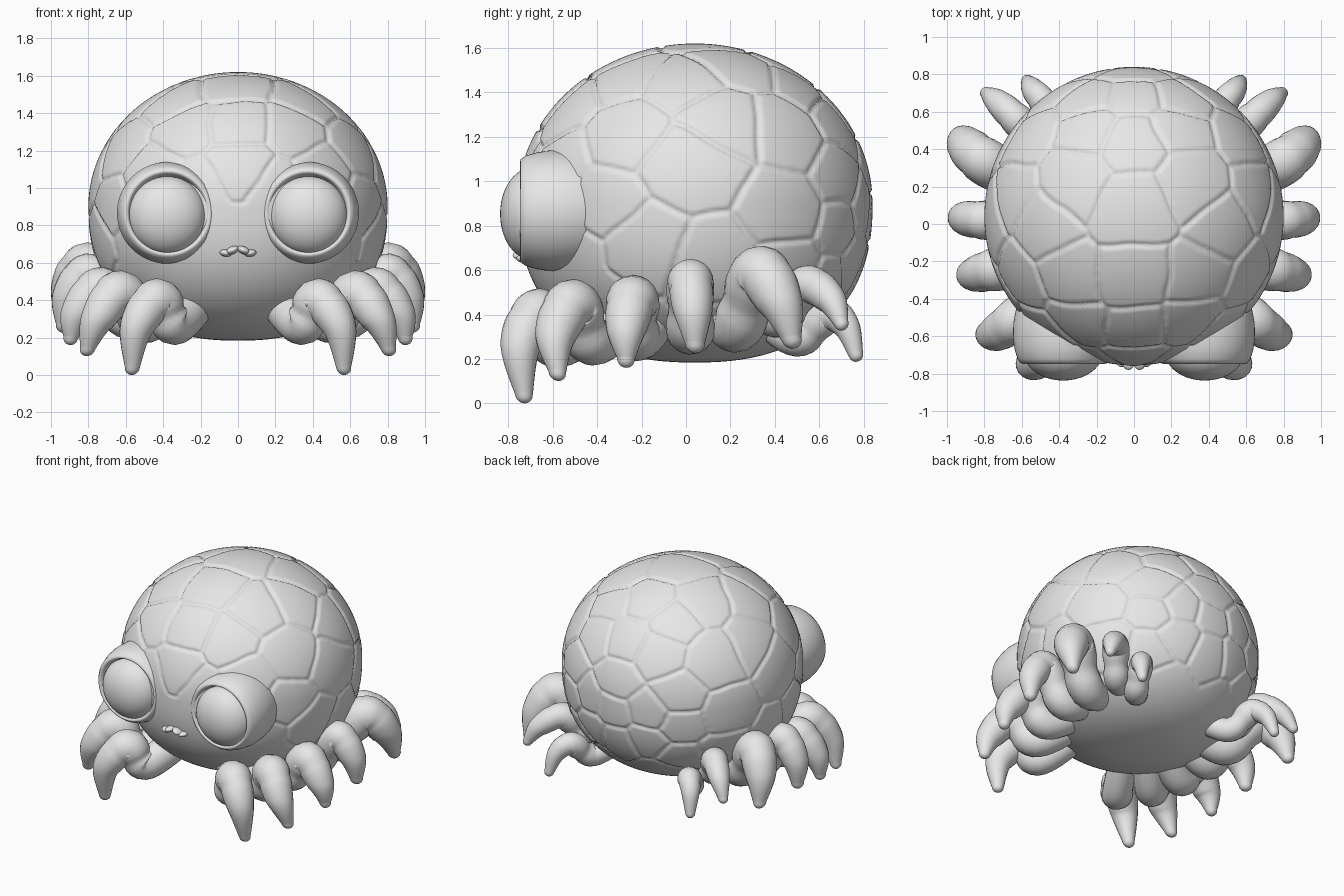
import bpy, bmesh, math, random
from mathutils import Vector, Matrix, kdtree, noise

random.seed(11)
cube = bpy.data.objects.get("Cube")
if cube:
    bpy.data.objects.remove(cube, do_unlink=True)

grey = bpy.data.materials.new("plain_grey")
grey.use_nodes = True
grey.diffuse_color = (0.8, 0.8, 0.8, 1)
grey.node_tree.nodes["Principled BSDF"].inputs["Base Color"].default_value = (0.8, 0.8, 0.8, 1)

CENTRE = Vector((0, 0.04, 0.9))
RADII = Vector((0.8, 0.8, 0.72))


def finish(name, bm):
    bmesh.ops.recalc_face_normals(bm, faces=bm.faces)
    for f in bm.faces:
        f.smooth = True
    mesh = bpy.data.meshes.new(name)
    bm.to_mesh(mesh)
    bm.free()
    mesh.materials.append(grey)
    ob = bpy.data.objects.new(name, mesh)
    bpy.context.collection.objects.link(ob)


def ellipsoid(name, centre, radii, tilt=0):
    bm = bmesh.new()
    mat = Matrix.Translation(centre) @ Matrix.Rotation(tilt, 4, 'Y') @ Matrix.Diagonal((*radii, 1))
    bmesh.ops.create_uvsphere(bm, u_segments=40, v_segments=24, radius=1, matrix=mat)
    finish(name, bm)


def loft(name, rings, caps=True):
    bm = bmesh.new()
    loops = [[bm.verts.new(p) for p in ring] for ring in rings]
    for a, b in zip(loops, loops[1:]):
        n = len(a)
        for i in range(n):
            bm.faces.new((a[i], a[(i + 1) % n], b[(i + 1) % n], b[i]))
    if caps:
        bm.faces.new(loops[0])
        bm.faces.new(loops[-1])
    finish(name, bm)


def spline(points, t):
    # smooth curve through every point, t counted in points
    i = min(int(t), len(points) - 2)
    u = t - i
    p0, p1 = points[max(i - 1, 0)], points[i]
    p2, p3 = points[i + 1], points[min(i + 2, len(points) - 1)]
    return 0.5 * (2 * p1 + (p2 - p0) * u + (2 * p0 - 5 * p1 + 4 * p2 - p3) * u * u
                  + (3 * p1 - p0 - 3 * p2 + p3) * u ** 3)


# Shell cells: a row along the middle, the rest scattered and mirrored
seeds = [Vector(s).normalized() for s in (
    (0, .52, .85), (0, .06, 1), (0, -.43, .9), (0, -.76, .65), (0, -.95, .27),
    (0, -.98, -.2), (.27, -.94, .1), (-.27, -.94, .1),
    (0, .82, .57), (0, .97, .25), (0, .99, -.1), (0, .92, -.4))]
for _ in range(5000):
    s = Vector([random.gauss(0, 1) for _ in range(3)]).normalized()
    # smaller cells towards the rear
    gap = 0.28 if s.y > 0.55 else 0.36
    if s.x > 0.16 and all((s - q).length > gap for q in seeds):
        seeds += [s, Vector((-s.x, s.y, s.z))]
tree = kdtree.KDTree(len(seeds))
for i, s in enumerate(seeds):
    tree.insert(s, i)
tree.balance()


def is_plate(s):
    face = s.y < -0.72 and s.z < 0.14 and abs(s.x) < 0.6
    return s.z > -0.4 - 0.35 * s.y and not face


# Body with grooves between the shell plates and a smooth, fuller belly
bm = bmesh.new()
bmesh.ops.create_icosphere(bm, subdivisions=7, radius=1)
for v in bm.verts:
    u = v.co.normalized()
    warped = (u + 0.03 * noise.noise_vector(u * 4)).normalized()
    (sa, ia, da), (sb, ib, db) = tree.find_n(warped, 2)
    pa, pb = is_plate(seeds[ia]), is_plate(seeds[ib])
    edge = (db * db - da * da) / (2 * (sa - sb).length)
    drop = 0 if pa else 0.004
    if pa or pb:
        drop += (0.014 if pa else 0.006) * max(0, 1 - edge / 0.024)
    if u.z < 0:
        u /= (math.hypot(u.x, u.y) ** 2.35 + abs(u.z) ** 2.35) ** (1 / 2.35)
    v.co = CENTRE + Vector([u[k] * (RADII[k] - drop) for k in range(3)])
finish("body_shell", bm)

# Leg paths for one side: base, knee, claw middle, tip, each with a radius
LEGS = [
    ((.34, -.58, .27, .11), (.43, -.66, .40, .118), (.54, -.745, .26, .092), (.565, -.73, .04, .04)),
    ((.50, -.42, .28, .11), (.63, -.51, .44, .12), (.75, -.59, .30, .092), (.805, -.58, .14, .04)),
    ((.58, -.22, .30, .11), (.73, -.24, .46, .118), (.86, -.27, .33, .09), (.895, -.27, .20, .04)),
    ((.62, .02, .33, .11), (.79, .02, .545, .105), (.905, .03, .42, .09), (.93, .04, .27, .045)),
    ((.60, .23, .35, .12), (.79, .33, .58, .128), (.90, .42, .46, .105), (.93, .475, .29, .045)),
    ((.50, .42, .38, .085), (.61, .54, .53, .09), (.725, .65, .47, .07), (.79, .70, .36, .033)),
    ((.40, .50, .29, .08), (.475, .64, .40, .08), (.54, .72, .35, .062), (.57, .765, .22, .033)),
]


def leg(name, path, side):
    pts = [Vector((side * x, y, z, r)) for x, y, z, r in path]
    across = (pts[-1] - pts[0]).to_3d().cross(Vector((0, 0, 1))).normalized()
    # root buried in the belly
    pts.insert(0, pts[0].lerp(Vector((0, .04, .62, pts[0].w)), .4))
    rings = []

    def ring(c, tangent, r):
        up = across.cross(tangent).normalized()
        rings.append([c + r * (math.cos(a) * across + math.sin(a) * up)
                      for a in (k * math.tau / 20 for k in range(20))])

    for k in range(41):
        t = k / 10
        p = spline(pts, t)
        tangent = (spline(pts, min(t + .02, 4)) - spline(pts, max(t - .02, 0))).to_3d().normalized()
        # pinched joints before and after the knee
        pinch = 1 - .12 * math.exp(-((t - 1.45) / .13) ** 2) - .05 * math.exp(-((t - 2.4) / .1) ** 2)
        ring(p.to_3d(), tangent, p.w * pinch)
    # rounded tip
    for a in (.4, .8, 1.15, 1.45):
        ring(p.to_3d() + tangent * p.w * math.sin(a), tangent, p.w * math.cos(a))
    loft(name, rings)


# Eye socket profile: radius and depth
SOCKET = [(.19, -.68), (.208, -.73), (.218, -.748), (.232, -.744), (.248, -.722),
          (.263, -.67), (.272, -.61), (.270, -.53), (.255, -.45), (.22, -.34)]

for side, word in ((1, "left"), (-1, "right")):
    for n, path in enumerate(LEGS):
        leg(f"{word}_leg_{n + 1}", path, side)
    rings = [[Vector((side * .375 + r * math.cos(a), y, .867 + r * math.sin(a)))
              for a in (k * math.tau / 56 for k in range(56))] for r, y in SOCKET]
    loft(f"{word}_eye_socket", rings, caps=False)
    ellipsoid(f"{word}_eye", (side * .378, -.69, .853), (.209, .147, .209))
    # Mouth halves
    ellipsoid(f"{word}_mouth_inner", (side * .03, -.735, .667), (.036, .045, .02), side * .4)
    ellipsoid(f"{word}_mouth_outer", (side * .066, -.725, .652), (.032, .04, .019), side * -.15)
